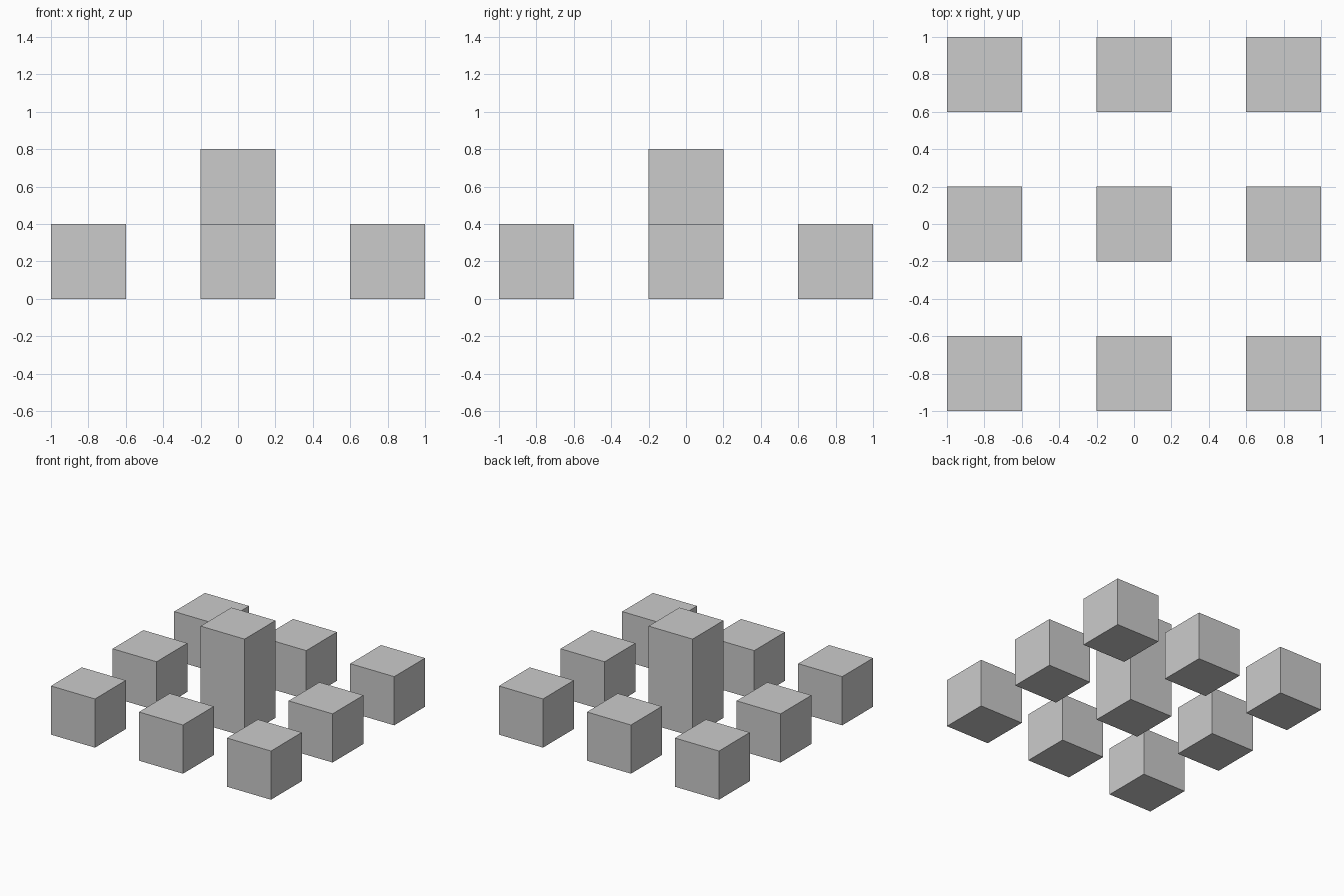
import bpy

if "Cube" in bpy.data.objects:
    bpy.data.objects.remove(bpy.data.objects["Cube"])

SIZE = 0.4      # side of each block
SPACING = 0.8   # distance between block centres


def add_block(name, x, y, height):
    """Add a square block standing on z = 0."""
    bpy.ops.mesh.primitive_cube_add(size=1, location=(x, y, height / 2))
    block = bpy.context.object
    block.name = name
    block.scale = (SIZE, SIZE, height)
    bpy.ops.object.transform_apply(location=False, rotation=False, scale=True)


# Three by three grid: a tall centre pillar ringed by eight cubes
columns = {-1: "left", 0: "middle", 1: "right"}
rows = {-1: "front", 0: "centre", 1: "back"}
for i, column in columns.items():
    for j, row in rows.items():
        if i == 0 and j == 0:
            add_block("centre_pillar", 0, 0, 2 * SIZE)
        else:
            add_block(f"{row}_{column}_cube", i * SPACING, j * SPACING, SIZE)
